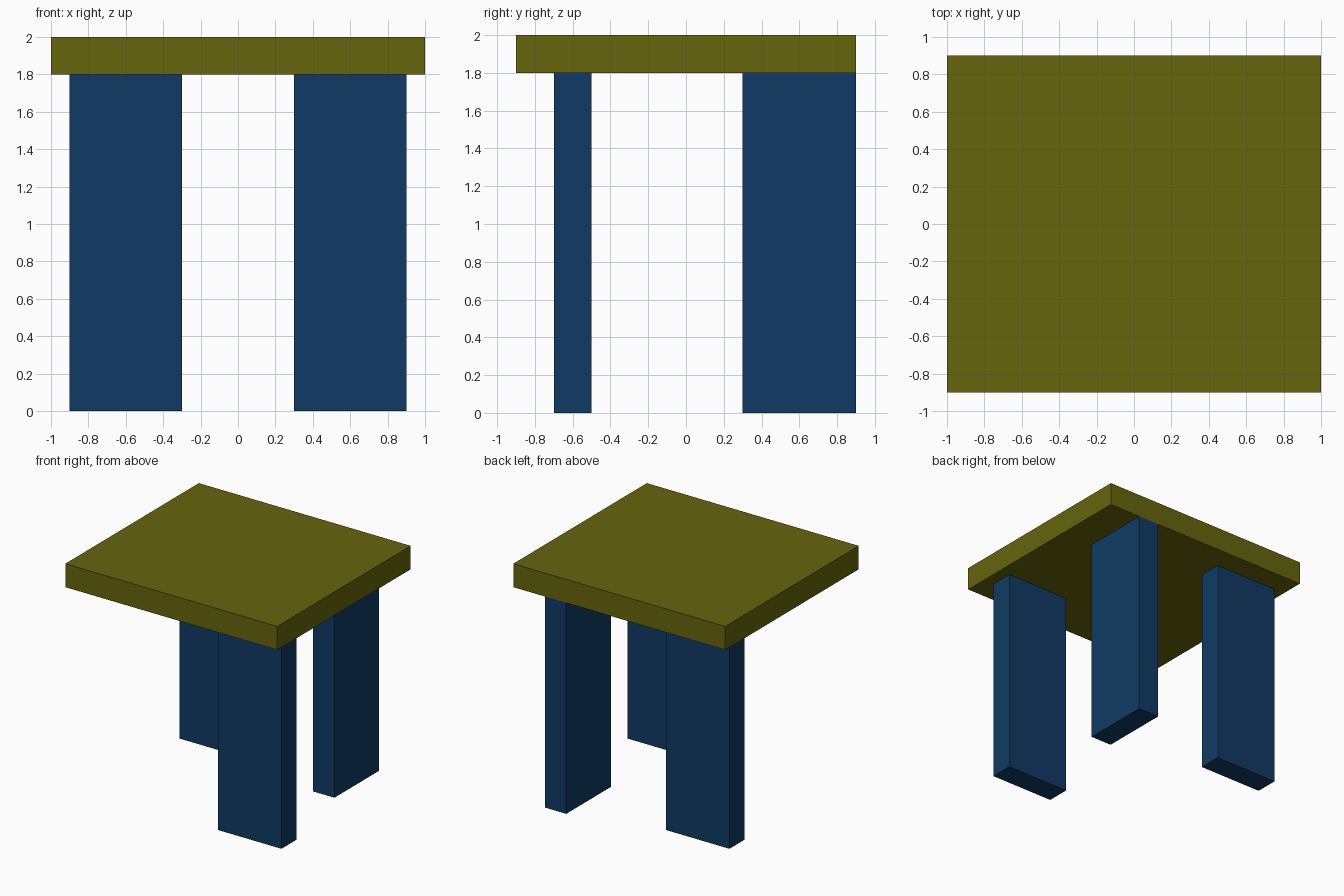
import bpy

cube = bpy.data.objects.get("Cube")
if cube:
    bpy.data.objects.remove(cube, do_unlink=True)


def make_material(name, rgb):
    mat = bpy.data.materials.new(name)
    mat.use_nodes = True
    color = (*rgb, 1)
    mat.diffuse_color = color
    mat.node_tree.nodes["Principled BSDF"].inputs["Base Color"].default_value = color
    return mat


def make_box(name, center, size, mat):
    bpy.ops.mesh.primitive_cube_add(size=1, location=center)
    obj = bpy.context.object
    obj.name = name
    obj.scale = size
    bpy.ops.object.transform_apply(location=False, rotation=False, scale=True)
    obj.data.materials.append(mat)
    return obj


olive = make_material("olive", (0.13, 0.13, 0.004))
blue = make_material("dark_blue", (0.005, 0.042, 0.125))

THICK, WIDE, LEG_HEIGHT = 0.2, 0.6, 1.8

# Table top
make_box("table_top", (0, 0, LEG_HEIGHT + THICK / 2), (2, 1.8, THICK), olive)

# Three plank legs: two lie along x, one along y
legs = [
    ("front_left_leg", 0.6, -0.6, WIDE, THICK),
    ("back_left_leg", 0.6, 0.6, THICK, WIDE),
    ("back_right_leg", -0.6, 0.6, WIDE, THICK),
]
for name, x, y, size_x, size_y in legs:
    make_box(name, (x, y, LEG_HEIGHT / 2), (size_x, size_y, LEG_HEIGHT), blue)
